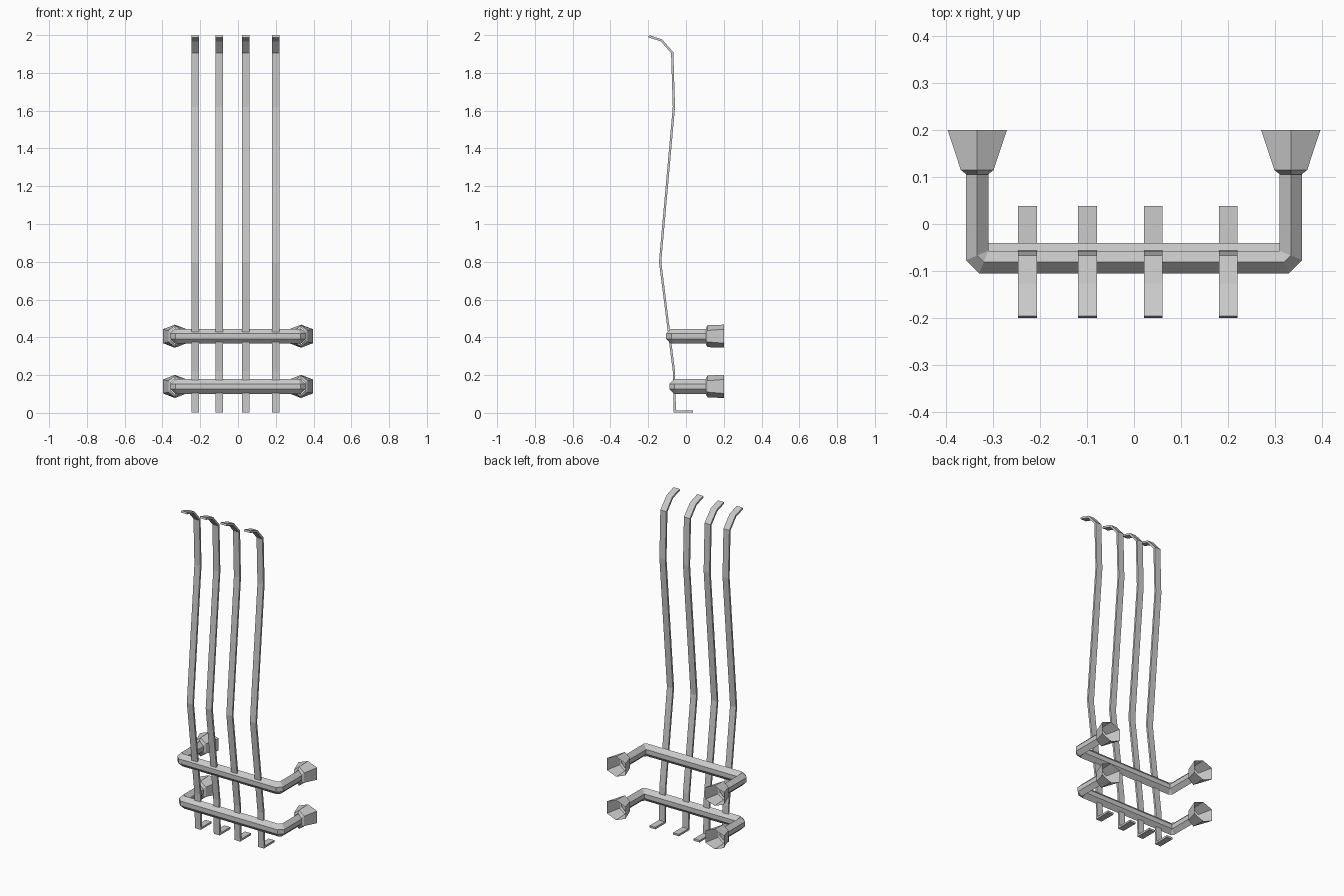
import bpy, bmesh
from mathutils import Vector

cube = bpy.data.objects.get("Cube")
if cube:
    bpy.data.objects.remove(cube, do_unlink=True)

grey = bpy.data.materials.new("grey_metal")
grey.use_nodes = True
colour = (0.6, 0.6, 0.6, 1)
grey.diffuse_color = colour
grey.node_tree.nodes["Principled BSDF"].inputs["Base Color"].default_value = colour


def loft(name, rings, cap=True):
    """Skin a list of equal-sized rings into one object."""
    bm = bmesh.new()
    loops = [[bm.verts.new(p) for p in ring] for ring in rings]
    for a, b in zip(loops, loops[1:]):
        for i in range(len(a)):
            j = (i + 1) % len(a)
            bm.faces.new((a[i], a[j], b[j], b[i]))
    if cap:
        bm.faces.new(loops[0])
        bm.faces.new(loops[-1])
    bmesh.ops.recalc_face_normals(bm, faces=bm.faces)
    mesh = bpy.data.meshes.new(name)
    bm.to_mesh(mesh)
    bm.free()
    mesh.materials.append(grey)
    obj = bpy.data.objects.new(name, mesh)
    bpy.context.collection.objects.link(obj)


def sweep(name, path, section, normal):
    """Sweep a section along a flat path with mitred joints."""
    path = [Vector(p) for p in path]
    normal = Vector(normal)
    rings = []
    for i, p in enumerate(path):
        d_in = (p - path[max(i - 1, 0)]).normalized()
        d_out = (path[min(i + 1, len(path) - 1)] - p).normalized()
        tangent = (d_in + d_out).normalized()
        side = normal.cross(tangent)
        stretch = 1 / tangent.dot(d_out if d_out.length else d_in)
        rings.append([p + side * u * stretch + normal * v for u, v in section])
    loft(name, rings)


def hexagon(half_width, half_height, edge):
    """Hexagon with pointed top and bottom and upright sides."""
    w, h = half_width, half_height
    return [(0, h), (w, edge), (w, -edge), (0, -h), (-w, -edge), (-w, edge)]


# Curved flat bars
bar_path = [(-0.198, 1.994), (-0.13, 1.972), (-0.073, 1.907), (-0.064, 1.62),
            (-0.137, 0.80), (-0.064, 0.22), (-0.059, 0.007), (0.038, 0.007)]
flat = [(-0.006, -0.02), (0.006, -0.02), (0.006, 0.02), (-0.006, 0.02)]
for n, x in enumerate((-0.227, -0.099, 0.041, 0.201)):
    sweep(f"curved_bar_{n + 1}", [(x, y, z) for y, z in bar_path], flat, (1, 0, 0))

# Wall brackets: a bent hexagonal tube with a flared open cup at each end
ARM = 0.334
BEND = 0.014
for label, front, z in (("lower", -0.064, 0.14), ("upper", -0.081, 0.406)):
    half = [(ARM, 0.115), (ARM, front + BEND), (ARM - BEND, front)]
    path = [(x, y, z) for x, y in half] + [(-x, y, z) for x, y in reversed(half)]
    sweep(f"{label}_bracket_tube", path, hexagon(0.024, 0.039, 0.014), (0, 0, 1))
    for side, sign in (("left", 1), ("right", -1)):
        rings = []
        for y, w, h, e in ((0.105, 0.022, 0.044, 0.02), (0.115, 0.035, 0.058, 0.03),
                           (0.2, 0.063, 0.061, 0.037)):
            rings.append([(sign * ARM + u, y, z + v) for u, v in hexagon(w, h, e)])
        loft(f"{label}_{side}_wall_cup", rings, cap=False)
